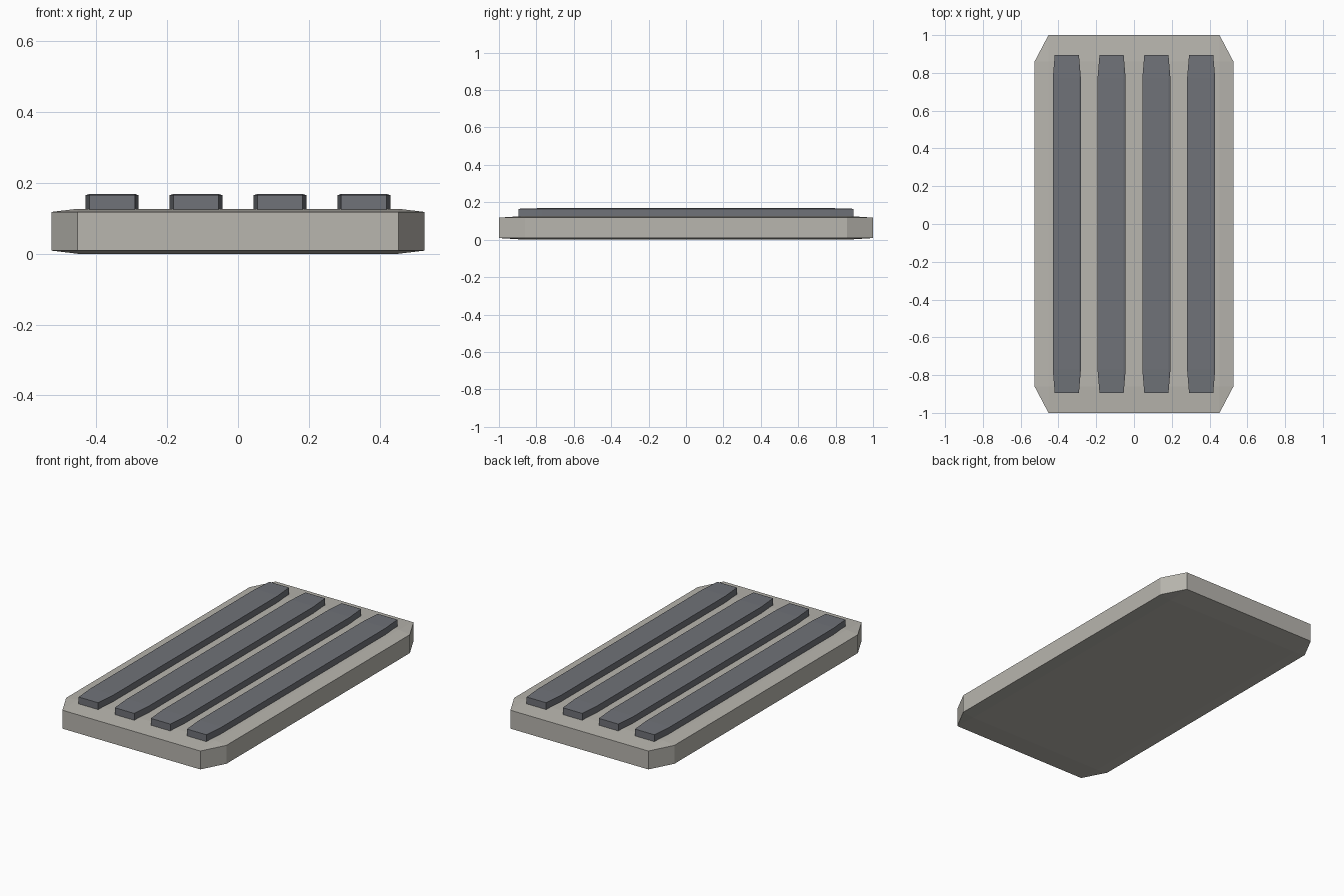
import bpy
import bmesh
from mathutils import Matrix, Vector

cube = bpy.data.objects.get("Cube")
if cube:
    bpy.data.objects.remove(cube, do_unlink=True)


def make_material(name, color):
    mat = bpy.data.materials.new(name)
    mat.use_nodes = True
    mat.diffuse_color = color
    mat.node_tree.nodes["Principled BSDF"].inputs["Base Color"].default_value = color
    return mat


def chamfered_block(name, size, center, mat):
    """Unit cube with chamfered edges, stretched so the chamfers stretch too."""
    bm = bmesh.new()
    bmesh.ops.create_cube(bm, size=1)
    bmesh.ops.bevel(bm, geom=bm.edges[:], offset=0.07, segments=1,
                    affect='EDGES', profile=0.5)
    bmesh.ops.scale(bm, vec=Vector(size), verts=bm.verts)
    bmesh.ops.recalc_face_normals(bm, faces=bm.faces)
    mesh = bpy.data.meshes.new(name)
    bm.to_mesh(mesh)
    bm.free()
    mesh.materials.append(mat)
    obj = bpy.data.objects.new(name, mesh)
    obj.matrix_world = Matrix.Translation(center)
    bpy.context.collection.objects.link(obj)
    return obj


stone = make_material("warm_grey", (0.48, 0.465, 0.425, 1))
slate = make_material("slate_grey", (0.16, 0.168, 0.188, 1))

# Base slab
SLAB_HEIGHT = 0.127
chamfered_block("base_slab", (1.053, 2, SLAB_HEIGHT), (0, 0, SLAB_HEIGHT / 2), stone)

# Four raised lengthwise slats, sunk slightly into the slab
SLAT_HEIGHT, TOP, PITCH = 0.053, 0.169, 0.237
for i in range(4):
    x = (i - 1.5) * PITCH
    chamfered_block(f"slat_{i + 1}", (0.149, 1.79, SLAT_HEIGHT),
                    (x, 0, TOP - SLAT_HEIGHT / 2), slate)
